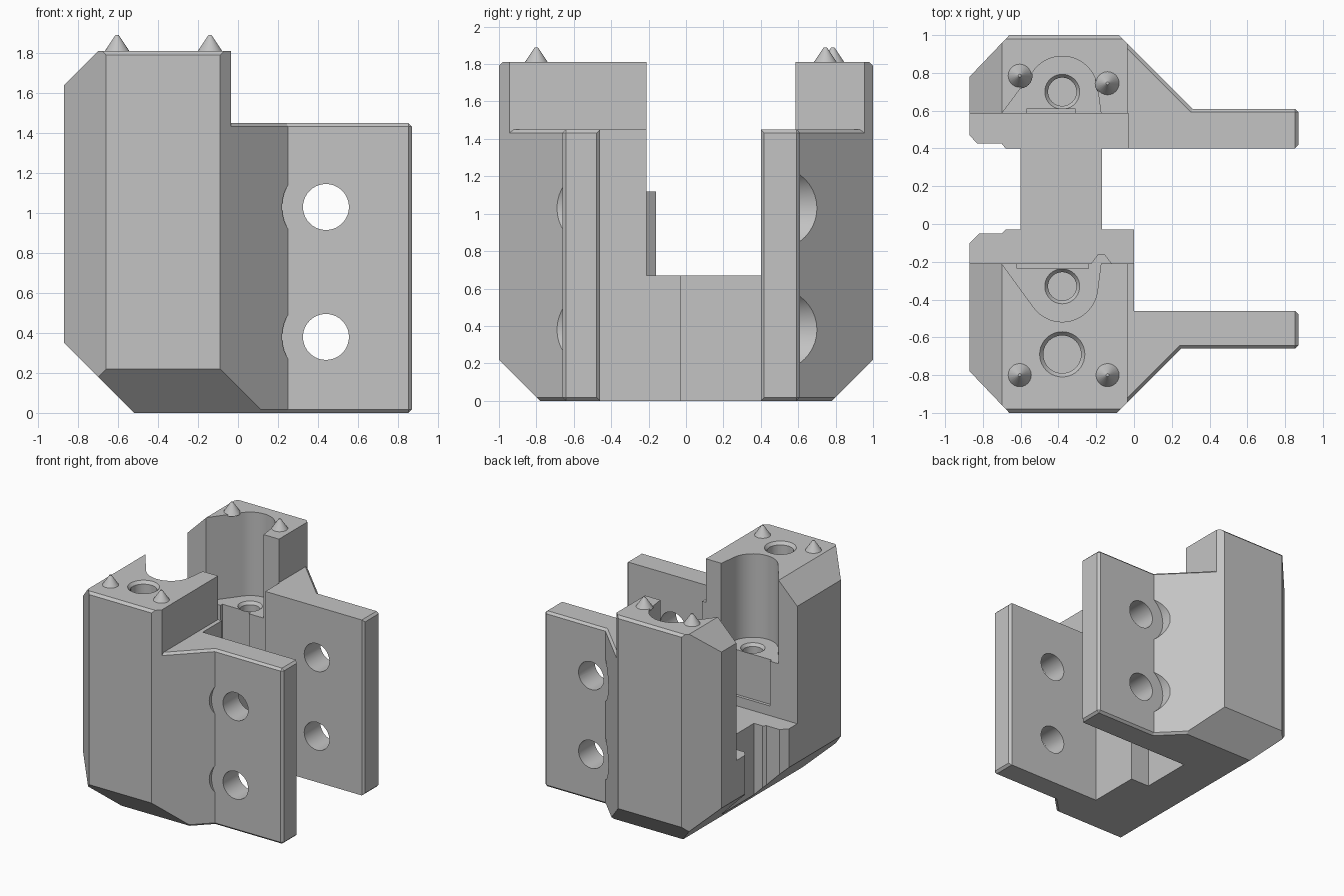
import bpy, bmesh, math
from mathutils import Vector, Matrix

old = bpy.data.objects.get("Cube")
if old:
    bpy.data.objects.remove(old, do_unlink=True)

grey = bpy.data.materials.new("plain grey")
grey.use_nodes = True
grey.diffuse_color = (0.55, 0.55, 0.55, 1)
grey.node_tree.nodes["Principled BSDF"].inputs["Base Color"].default_value = (0.55, 0.55, 0.55, 1)

TOP, SHELF, LEDGE, SILL = 1.81, 1.45, 1.12, 0.67


def add(name, bm):
    bmesh.ops.recalc_face_normals(bm, faces=bm.faces)
    mesh = bpy.data.meshes.new(name)
    bm.to_mesh(mesh)
    bm.free()
    mesh.materials.append(grey)
    ob = bpy.data.objects.new(name, mesh)
    bpy.context.collection.objects.link(ob)
    return ob


def prism(name, points, lo, hi, axis="z", chamfer=None):
    """Extrude a 2D profile along an axis; chamfer picks edges to bevel."""
    place = {"z": lambda a, b, c: (a, b, c), "y": lambda a, b, c: (a, c, b),
             "x": lambda a, b, c: (c, a, b)}[axis]
    bm = bmesh.new()
    rings = [[bm.verts.new(place(a, b, c)) for a, b in points] for c in (lo, hi)]
    bm.faces.new(rings[0])
    bm.faces.new(rings[1])
    for i in range(len(points)):
        j = (i + 1) % len(points)
        bm.faces.new((rings[0][i], rings[0][j], rings[1][j], rings[1][i]))
    bmesh.ops.recalc_face_normals(bm, faces=bm.faces)
    if chamfer:
        edges = [e for e in bm.edges if chamfer(*[v.co for v in e.verts])]
        bmesh.ops.bevel(bm, geom=edges, offset=0.018, segments=1, affect="EDGES")
    return add(name, bm)


def box(name, x0, x1, y0, y1, z0, z1):
    return prism(name, [(x0, y0), (x1, y0), (x1, y1), (x0, y1)], z0, z1)


def cone(name, centre, r1, r2, depth, axis="z", sides=40):
    bm = bmesh.new()
    turn = Matrix.Rotation(math.pi / 2, 4, "X") if axis == "y" else Matrix()
    bmesh.ops.create_cone(bm, cap_ends=True, segments=sides, radius1=r1, radius2=r2,
                          depth=depth, matrix=Matrix.Translation(Vector(centre)) @ turn)
    return add(name, bm)


def combine(body, part, operation):
    mod = body.modifiers.new(operation, "BOOLEAN")
    mod.operation, mod.solver, mod.object = operation, "EXACT", part
    bpy.context.view_layer.objects.active = body
    bpy.ops.object.modifier_apply(modifier=mod.name)
    bpy.data.objects.remove(part, do_unlink=True)


def blind_hole(x, y, z, r, rim):
    """Round hole with a countersunk rim."""
    return [cone("bore", (x, y, z - 0.14), r, r, 0.32),
            cone("countersink", (x, y, z - 0.01), r - 0.005, rim + 0.005, 0.04)]


def outer_edge(a, b):
    """Outside rims and the free end of a flange."""
    end = a.x > 0.8 and b.x > 0.8
    flat = abs(a.z - b.z) < 0.01
    outside = all(v.y < -0.6 or v.y > 0.6 for v in (a, b))
    return end or (flat and outside and max(a.x, b.x) > 0)


# Half bodies: side sign, inner wall, flange faces, flange root, wedge foot
solids, cuts = [], []
halves = [("front", -1, -0.21, -0.66, -0.46, 0.0, -0.09, 0.25),
          ("back", 1, 0.585, 0.61, 0.40, -0.03, -0.08, 0.31)]
for name, s, wall, outer, inner, root, wedge, foot in halves:
    side = -0.035
    solids.append(prism(name + "_tower", [
        (-0.87, s * 0.78), (-0.66, s), (wedge, s), (side, s * (1 - side + wedge)),
        (side, wall), (-0.87, wall)], 0, TOP))
    flange = [(-0.6, s), (wedge, s), (foot, outer), (0.87, outer), (0.87, inner),
              (root, inner), (root, wall), (-0.6, wall)]
    solids.append(prism(name + "_flange", flange, 0, SHELF, chamfer=outer_edge))

# Low sills and the bridge that joins the halves
solids.append(prism("front_sill", [
    (-0.87, -0.3), (-0.87, -0.1), (-0.82, -0.05), (-0.7, -0.05), (-0.68, -0.03),
    (0, -0.03), (0, -0.3)], 0, SILL))
solids.append(prism("back_sill", [
    (-0.87, 0.65), (-0.87, 0.47), (-0.83, 0.425), (-0.7, 0.425), (-0.68, 0.4),
    (-0.03, 0.4), (-0.03, 0.65)], 0, SILL))
solids.append(box("bridge", -0.6, -0.17, -0.1, 0.5, 0, SILL))

# Big chamfers on the outer side, the underside and the top rims
cuts.append(prism("low_side_chamfer", [(-1, 0.48), (-0.42, -0.1), (-1, -0.1)], -1.1, 1.1, "y"))
cuts.append(prism("top_side_chamfer", [(-0.97, 1.54), (-0.6, 1.91), (-0.97, 1.91)], -1.1, 1.1, "y"))
for s in (-1, 1):
    cuts.append(prism("low_end_chamfer", [(s * 1.1, 0.32), (s * 0.68, -0.1), (s * 1.1, -0.1)],
                      -1.1, 1.1, "x"))
    cuts.append(prism("top_end_chamfer", [(s * 1.05, 1.74), (s * 0.93, 1.86), (s * 1.05, 1.86)],
                      -1.1, 1.1, "x"))

# Rounded cavities opening on the inner walls
for s, cy, wall in ((-1, -0.33, -0.21), (1, 0.70, 0.585)):
    r = 0.188
    arc = [(-0.38 + r * math.cos(t), cy + s * r * math.sin(t))
           for t in (math.radians(5 + 140 * i / 24) for i in range(25))]
    profile = [(-0.175, wall - s * 0.1), (-0.175, wall)] + arc + [(-0.7, wall), (-0.7, wall - s * 0.1)]
    cuts.append(prism("cavity", profile, LEDGE, 2))
    cuts += blind_hole(-0.38, cy, LEDGE, 0.075, 0.095)
cuts += blind_hole(-0.38, -0.69, TOP, 0.10, 0.123)

# Shallow recesses under the cavity floors
cuts.append(box("front_recess", -0.62, -0.24, -0.235, -0.15, 0.75, LEDGE + 0.05))
cuts.append(box("back_recess", -0.57, -0.31, 0.5, 0.61, 0.75, LEDGE + 0.05))

# Flange bolt holes with wide clearance in the wedges
for z in (0.38, 1.03):
    cuts.append(cone("bolt_hole", (0.44, 0, z), 0.115, 0.115, 2.4, "y"))
    cuts.append(cone("front_clearance", (0.44, -0.96, z), 0.22, 0.22, 0.6, "y"))
    cuts.append(cone("back_clearance", (0.44, 0.91, z), 0.22, 0.22, 0.6, "y"))

body = solids[0]
for part in solids[1:]:
    combine(body, part, "UNION")
for part in cuts:
    combine(body, part, "DIFFERENCE")
body.name = "bracket_body"

# Small rib on the front inner wall
rib = prism("inner_rib", [(-0.235, -0.22), (-0.19, -0.16), (-0.155, -0.16), (-0.11, -0.22)],
            SILL - 0.02, LEDGE)

# Locating spikes on the tower tops
finished = [body, rib]
for name, x, y in (("front_outer", -0.605, -0.8), ("front_inner", -0.14, -0.8),
                   ("back_outer", -0.605, 0.785), ("back_inner", -0.14, 0.745)):
    finished.append(cone(name + "_spike", (x, y, TOP + 0.035), 0.068, 0.008, 0.09, sides=24))

bpy.ops.object.select_all(action="DESELECT")
for ob in finished:
    ob.select_set(True)
bpy.context.view_layer.objects.active = body
bpy.ops.object.shade_smooth_by_angle(angle=math.radians(25))
